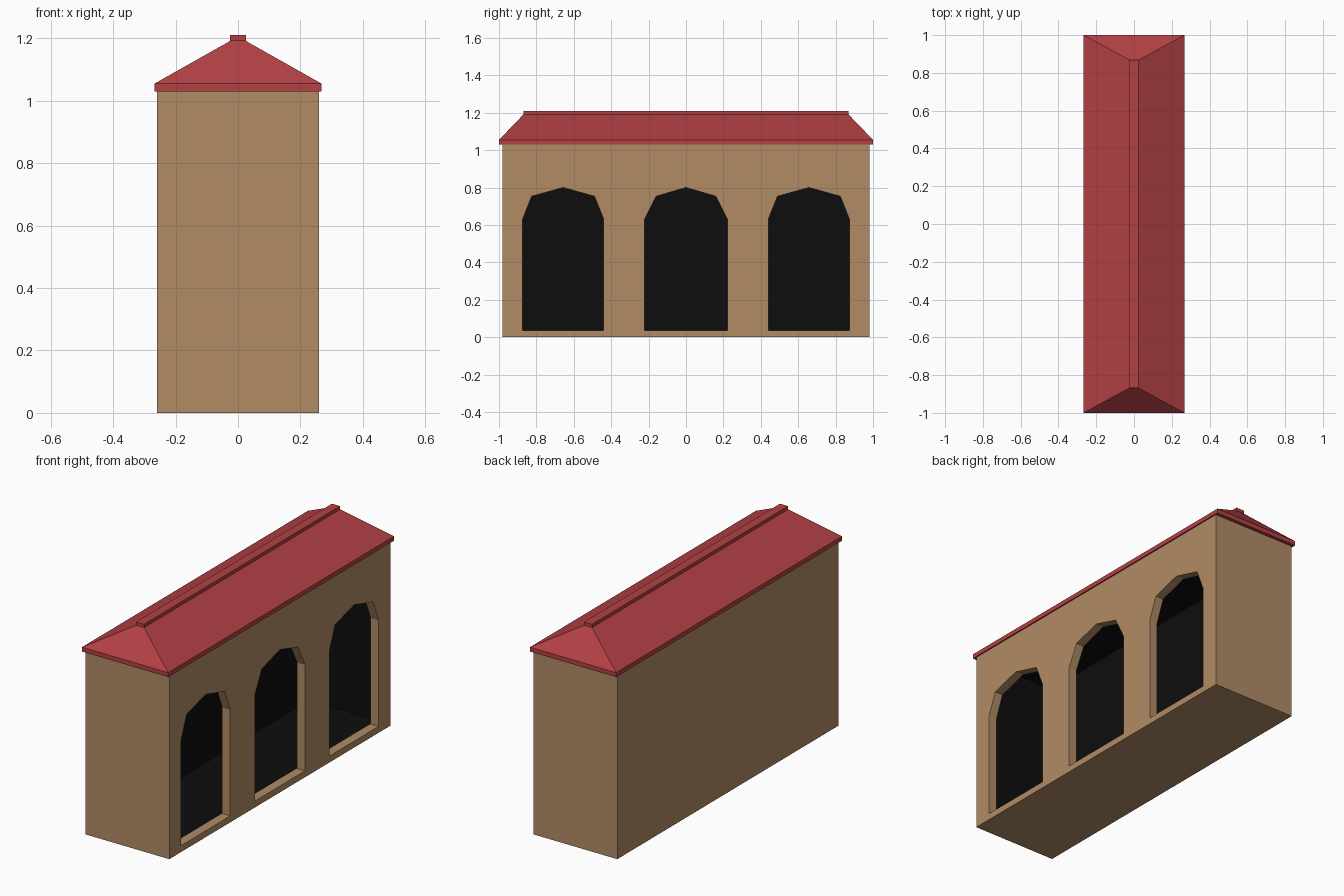
import bpy, bmesh

if "Cube" in bpy.data.objects:
    bpy.data.objects.remove(bpy.data.objects["Cube"])


def material(name, rgb):
    m = bpy.data.materials.new(name)
    m.diffuse_color = (*rgb, 1)
    m.use_nodes = True
    m.node_tree.nodes["Principled BSDF"].inputs["Base Color"].default_value = m.diffuse_color
    return m


STUCCO = material("stucco", (0.44, 0.26, 0.13))
TILE = material("red_tile", (0.45, 0.052, 0.058))
DARK = material("dark_interior", (0.004, 0.004, 0.004))


def make(name, bm, mats, index=0):
    bmesh.ops.recalc_face_normals(bm, faces=bm.faces[:])
    for f in bm.faces:
        f.material_index = index
    mesh = bpy.data.meshes.new(name)
    bm.to_mesh(mesh)
    bm.free()
    ob = bpy.data.objects.new(name, mesh)
    bpy.context.collection.objects.link(ob)
    for m in mats:
        mesh.materials.append(m)
    return ob


def box(name, hx, hy, z0, z1, mats, index=0):
    bm = bmesh.new()
    bmesh.ops.create_cube(bm, size=2)
    for v in bm.verts:
        v.co = (v.co.x * hx, v.co.y * hy, z1 if v.co.z > 0 else z0)
    return make(name, bm, mats, index)


def cut(target, cutter):
    mod = target.modifiers.new("cut", 'BOOLEAN')
    mod.operation = 'DIFFERENCE'
    mod.solver = 'EXACT'
    mod.object = cutter
    bpy.context.view_layer.objects.active = target
    bpy.ops.object.modifier_apply(modifier=mod.name)
    bpy.data.objects.remove(cutter)


# Walls, hollowed by a dark room
walls = box("walls", 0.26, 0.98, 0, 1.03, [STUCCO, DARK])
cut(walls, box("room_cutter", 0.21, 0.93, 0.035, 0.99, [STUCCO, DARK], 1))

# Three faceted arches through the right wall: centre, half width, shoulder
for i, (cy, w, s) in enumerate([(-0.657, 0.217, 0.168), (0, 0.222, 0.16), (0.657, 0.217, 0.168)]):
    profile = [(-w, 0.036), (w, 0.036), (w, 0.63), (s, 0.753), (0, 0.8), (-s, 0.753), (-w, 0.63)]
    bm = bmesh.new()
    face = bm.faces.new([bm.verts.new((0.1, cy + y, z)) for y, z in profile])
    side = bmesh.ops.extrude_face_region(bm, geom=[face])["geom"]
    bmesh.ops.translate(bm, vec=(0.3, 0, 0),
                        verts=[g for g in side if isinstance(g, bmesh.types.BMVert)])
    cut(walls, make(f"arch_cutter_{i}", bm, [STUCCO, DARK]))

# Hipped roof: eave band rising to a narrow ridge
bm = bmesh.new()
rings = [[bm.verts.new((sx * hx, sy * hy, z)) for sx, sy in ((-1, -1), (1, -1), (1, 1), (-1, 1))]
         for hx, hy, z in ((0.267, 1.0, 1.03), (0.267, 1.0, 1.055), (0.024, 0.868, 1.192))]
for a, b in zip(rings, rings[1:]):
    for k in range(4):
        n = (k + 1) % 4
        bm.faces.new((a[k], a[n], b[n], b[k]))
bm.faces.new(rings[0])
bm.faces.new(rings[-1])
make("hipped_roof", bm, [TILE])

# Ridge cap
box("ridge_cap", 0.025, 0.868, 1.188, 1.21, [TILE])
